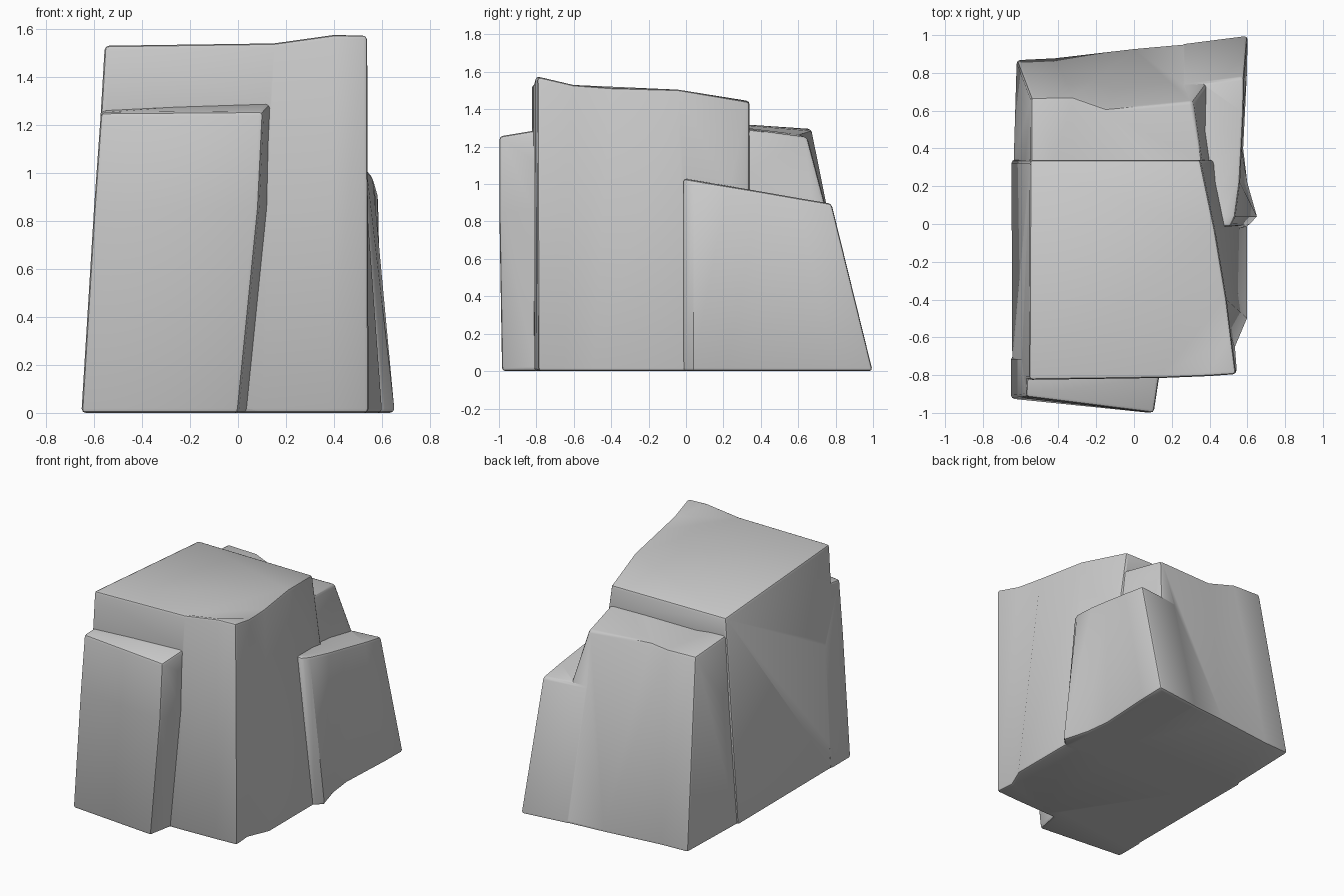
import bpy, bmesh, math

if "Cube" in bpy.data.objects:
    bpy.data.objects.remove(bpy.data.objects["Cube"])


def block(name, *rings):
    """Loft a stone block through matching rings (counter-clockwise), then soften its edges."""
    bm = bmesh.new()
    loops = [[bm.verts.new(p if len(p) == 3 else (*p, 0)) for p in r] for r in rings]
    n = len(loops[0])
    bm.faces.new(loops[0][::-1])
    bm.faces.new(loops[-1])
    for a, b in zip(loops, loops[1:]):
        for i in range(n):
            j = (i + 1) % n
            bm.faces.new((a[i], a[j], b[j], b[i]))
    bmesh.ops.recalc_face_normals(bm, faces=bm.faces[:])
    sharp = [e for e in bm.edges if e.calc_face_angle(0) > math.radians(40)]
    bmesh.ops.bevel(bm, geom=sharp, offset=0.018, segments=2, profile=0.5,
                    affect='EDGES', clamp_overlap=True)
    bmesh.ops.triangulate(bm, faces=[f for f in bm.faces if len(f.verts) > 4])
    me = bpy.data.meshes.new(name)
    bm.to_mesh(me)
    bm.free()
    ob = bpy.data.objects.new(name, me)
    bpy.context.collection.objects.link(ob)
    return ob


# Tall central block with a tilted top and a wavy right side
main = block("rock",
    [(-.645, -.82), (.1, -.81), (.38, -.8), (.545, -.79), (.535, -.65), (.6, -.5),
     (.6, -.02), (.56, .34), (-.65, .34)],
    [(-.555, -.825, 1.53), (.15, -.815, 1.54), (.4, -.805, 1.575), (.54, -.795, 1.575),
     (.515, -.6, 1.53), (.49, -.4, 1.515), (.43, -.04, 1.505), (.35, .34, 1.44),
     (-.55, .34, 1.445)])

# Lower shoulder behind it
shoulder = block("back_shoulder",
    [(-.648, 0), (.57, 0), (.56, .98), (0, .93), (-.42, .88), (-.622, .87)],
    [(-.547, 0, 1.34), (.41, 0, 1.34), (.31, .65, 1.25), (-.15, .61, 1.27),
     (-.32, .67, 1.29), (-.545, .67, 1.295)])

# Ledge at the back right
ledge = block("right_ledge",
    [(.25, 0), (.6, -.015), (.652, .04), (.6, .22), (.578, .4), (.598, .8),
     (.602, 1.0), (.25, .955)],
    [(.25, 0, 1.03), (.51, -.015, 1.03), (.535, .04, 1.02), (.56, .22, .99),
     (.57, .4, .96), (.58, .6, .925), (.583, .78, .895), (.25, .735, .9)])

# Upright slab leaning on the front left
slab = block("front_slab",
    [(-.652, -.925), (0, -.985), (.055, -.7), (-.652, -.7)],
    [(-.6, -.92, .85), (.085, -1.0, .85), (.14, -.7, .86), (-.595, -.7, .86)],
    [(-.572, -.915, 1.25), (.105, -1.0, 1.255), (.15, -.7, 1.305), (-.56, -.7, 1.27)])

# Fuse everything into a single rock
bpy.context.view_layer.objects.active = main
main.select_set(True)
for part in (shoulder, ledge, slab):
    mod = main.modifiers.new("fuse", 'BOOLEAN')
    mod.operation = 'UNION'
    mod.solver = 'EXACT'
    mod.object = part
    bpy.ops.object.modifier_apply(modifier=mod.name)
    bpy.data.objects.remove(part)
bpy.ops.object.shade_smooth_by_angle(angle=math.radians(35))
